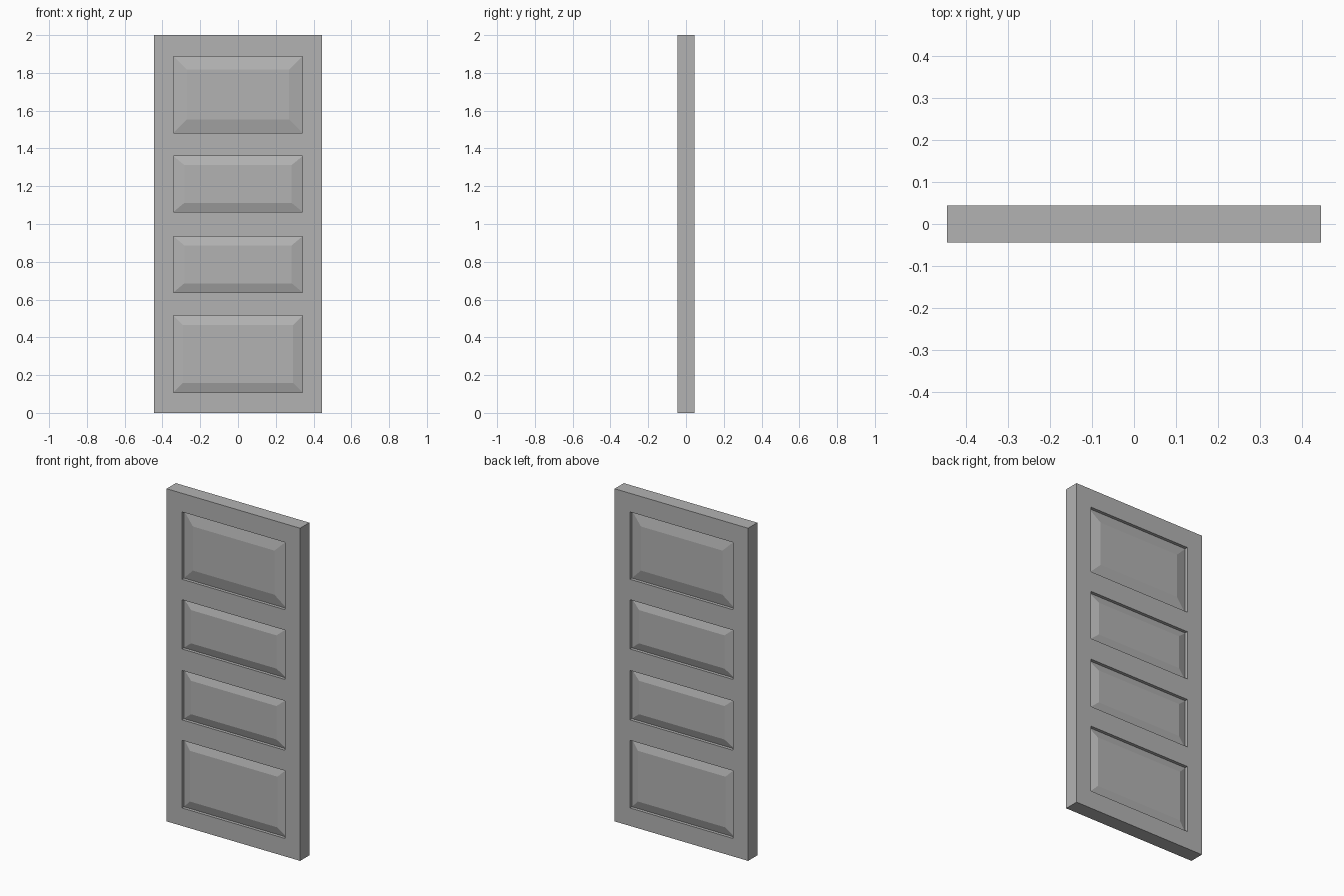
import bpy, bmesh

if "Cube" in bpy.data.objects:
    bpy.data.objects.remove(bpy.data.objects["Cube"])

W, T, H = 0.444, 0.088, 2.0      # half width, thickness, height
PX = 0.342                       # half width of the panel openings
EDGE_Y, FIELD_Y = 0.025, 0.041   # panel half thickness at rim and at raised field
# name, bottom, top, bevel width in x, bevel width in z
PANELS = [
    ("bottom_panel", 0.108, 0.515, 0.051, 0.051),
    ("lower_middle_panel", 0.638, 0.935, 0.058, 0.048),
    ("upper_middle_panel", 1.064, 1.360, 0.058, 0.048),
    ("top_panel", 1.483, 1.888, 0.071, 0.070),
]

# Dark grey paint
paint = bpy.data.materials.new("dark_grey")
paint.diffuse_color = (0.45, 0.45, 0.45, 1)
paint.use_nodes = True
paint.node_tree.nodes["Principled BSDF"].inputs["Base Color"].default_value = paint.diffuse_color


def make_object(name, bm):
    bmesh.ops.recalc_face_normals(bm, faces=bm.faces)
    mesh = bpy.data.meshes.new(name)
    bm.to_mesh(mesh)
    bm.free()
    mesh.materials.append(paint)
    obj = bpy.data.objects.new(name, mesh)
    bpy.context.collection.objects.link(obj)
    return obj


def rect(bm, hx, z0, z1, y):
    return [bm.verts.new((x, y, z)) for x, z in
            ((-hx, z0), (hx, z0), (hx, z1), (-hx, z1))]


# Door frame: flat lattice of stiles and rails, thickened
xs = [-W, -PX, PX, W]
zs = [0.0] + [z for p in PANELS for z in p[1:3]] + [H]
bm = bmesh.new()
grid = [[bm.verts.new((x, 0, z)) for x in xs] for z in zs]
for r in range(len(zs) - 1):
    for c in range(3):
        if c == 1 and r % 2 == 1:
            continue             # panel opening
        bm.faces.new((grid[r][c], grid[r][c + 1], grid[r + 1][c + 1], grid[r + 1][c]))
frame = make_object("door_frame", bm)
solid = frame.modifiers.new("thickness", 'SOLIDIFY')
solid.thickness = T
solid.offset = 0

# Raised panels: bevelled towards a flat field on both sides
for name, z0, z1, bx, bz in PANELS:
    bm = bmesh.new()
    loops = [
        rect(bm, PX - bx, z0 + bz, z1 - bz, -FIELD_Y),
        rect(bm, PX, z0, z1, -EDGE_Y),
        rect(bm, PX, z0, z1, EDGE_Y),
        rect(bm, PX - bx, z0 + bz, z1 - bz, FIELD_Y),
    ]
    for a, b in zip(loops, loops[1:]):
        for i in range(4):
            j = (i + 1) % 4
            bm.faces.new((a[i], a[j], b[j], b[i]))
    bm.faces.new(loops[0])
    bm.faces.new(loops[-1])
    make_object(name, bm)
